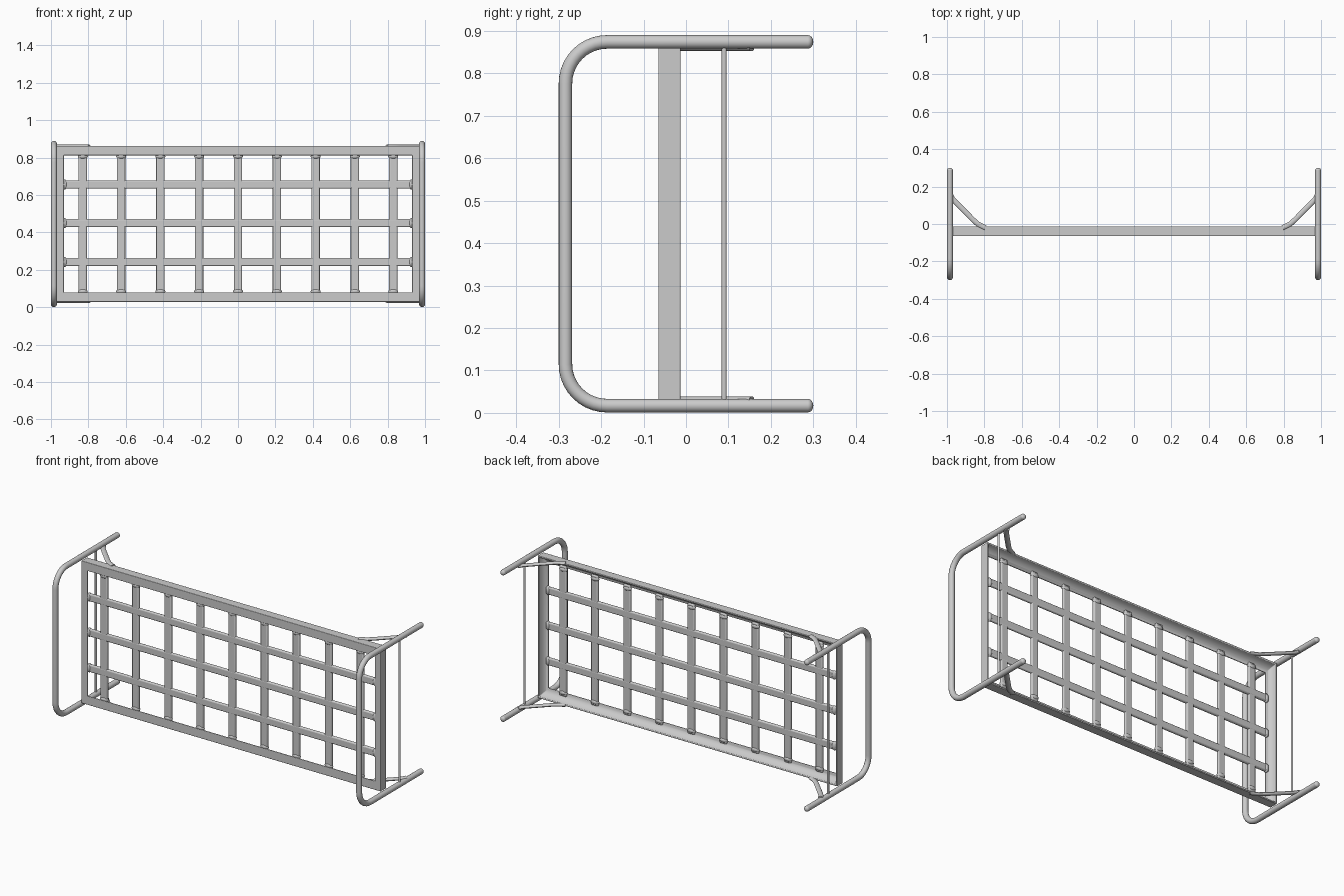
import bpy, bmesh, math
from mathutils import Vector

if "Cube" in bpy.data.objects:
    bpy.data.objects.remove(bpy.data.objects["Cube"])

ZC, HZ = 0.4455, 0.4445      # mid height and half height of the end hoops
XE, R = 0.984, 0.016         # hoop position and tube radius
FX, FZ = 0.97, 0.417         # half size of the angle-iron frame


def finish(name, bm, bevel=0.0, angle=40):
    bmesh.ops.recalc_face_normals(bm, faces=bm.faces)
    me = bpy.data.meshes.new(name)
    bm.to_mesh(me)
    bm.free()
    ob = bpy.data.objects.new(name, me)
    bpy.context.collection.objects.link(ob)
    if bevel:
        m = ob.modifiers.new("soft_edges", 'BEVEL')
        m.width, m.segments = bevel, 3
    bpy.ops.object.select_all(action='DESELECT')
    ob.select_set(True)
    bpy.context.view_layer.objects.active = ob
    bpy.ops.object.shade_smooth_by_angle(angle=math.radians(angle))
    return ob


def tube(name, pts, r, sides=16, flat=1.0):
    """Capped tube along a path; flat squashes the section in z."""
    pts = [Vector(p) for p in pts]
    bm = bmesh.new()
    rings = []
    for i, p in enumerate(pts):
        t = (pts[min(i + 1, len(pts) - 1)] - pts[max(i - 1, 0)]).normalized()
        up = Vector((1, 0, 0)) if abs(t.x) < 0.1 else Vector((0, 0, 1))
        a = t.cross(up).normalized()
        b = a.cross(t)
        ring = []
        for k in range(sides):
            w = 2 * math.pi * k / sides
            d = (a * math.cos(w) + b * math.sin(w)) * r
            d.z *= flat
            ring.append(bm.verts.new(p + d))
        rings.append(ring)
    for r0, r1 in zip(rings, rings[1:]):
        for k in range(sides):
            n = (k + 1) % sides
            bm.faces.new((r0[k], r0[n], r1[n], r1[k]))
    bm.faces.new(rings[0])
    bm.faces.new(rings[-1])
    return finish(name, bm)


def box(name, center, size, bevel):
    bm = bmesh.new()
    bmesh.ops.create_cube(bm, size=1)
    for v in bm.verts:
        v.co = Vector(center) + Vector([c * s for c, s in zip(v.co, size)])
    return finish(name, bm, bevel)


def ball(name, center, size):
    bm = bmesh.new()
    bmesh.ops.create_uvsphere(bm, u_segments=16, v_segments=8, radius=1)
    for v in bm.verts:
        v.co = Vector(center) + Vector([c * s for c, s in zip(v.co, size)])
    return finish(name, bm)


# Angle-iron frame: filleted section (inward distance, y) carried round a mitred rectangle
prof = [(0, -0.065), (1, -0.065), (1, -0.056), (0.7, -0.051), (0.45, -0.042),
        (0.27, -0.029), (0.18, -0.013), (0, -0.013)]
N = len(prof)
bm = bmesh.new()
rings = [[bm.verts.new((sx * (FX - 0.039 * u), y, ZC + sz * (FZ - 0.05 * u))) for u, y in prof]
         for sx, sz in ((-1, -1), (1, -1), (1, 1), (-1, 1))]
for i in range(4):
    a, b = rings[i], rings[(i + 1) % 4]
    for k in range(N):
        n = (k + 1) % N
        bm.faces.new((a[k], a[n], b[n], b[k]))
finish("angle_iron_frame", bm, 0.003, 35)

# Bent tube hoops at each end, with rounded tips
C = 0.098
yb = -0.3 + R
zt = HZ - R
arc = [(yb + C - C * math.sin(w), zt - C + C * math.cos(w))
       for w in [i * math.pi / 20 for i in range(11)]]
upper = [(0.287, zt)] + arc
path = upper + [(y, -z) for y, z in reversed(upper)]
for side, s in (("left", -1), ("right", 1)):
    tube(f"{side}_end_hoop", [(s * XE, y, ZC + z) for y, z in path], R)
    for z in (-1, 1):
        ball(f"{side}_hoop_tip", (s * XE, 0.287, ZC + z * zt), (R, 0.013, R))
        # Diagonal flat braces between hoop and long rail
        bz = ZC + z * (FZ - 0.002)
        tube(f"{side}_diagonal_brace",
             [(s * x, y, bz) for x, y in
              ((0.98, 0.155), (0.97, 0.135), (0.945, 0.108), (0.86, 0.022), (0.835, 0), (0.795, -0.02))],
             0.014, 12, 0.6)
    # Thin tie rod between the hoop legs
    tube(f"{side}_tie_rod", [(s * XE, 0.09, ZC - zt), (s * XE, 0.09, ZC + zt)], 0.006, 12)

# Mesh of flat straps with rounded end knots
YS = -0.051
ix, iz = FX - 0.043, FZ - 0.056
for x in (-0.83, -0.625, -0.415, -0.208, 0, 0.208, 0.415, 0.625, 0.83):
    box("upright_strap", (x, YS, ZC), (0.045, 0.017, 2 * FZ - 0.07), 0.007)
    for s in (-1, 1):
        ball("strap_end_knot", (x, YS, ZC + s * iz), (0.027, 0.014, 0.014))
for z in (0.242, 0.45, 0.656):
    box("long_strap", (0, YS, z), (2 * FX - 0.06, 0.018, 0.044), 0.007)
    for s in (-1, 1):
        ball("strap_end_knot", (s * ix, YS, z), (0.014, 0.014, 0.027))
